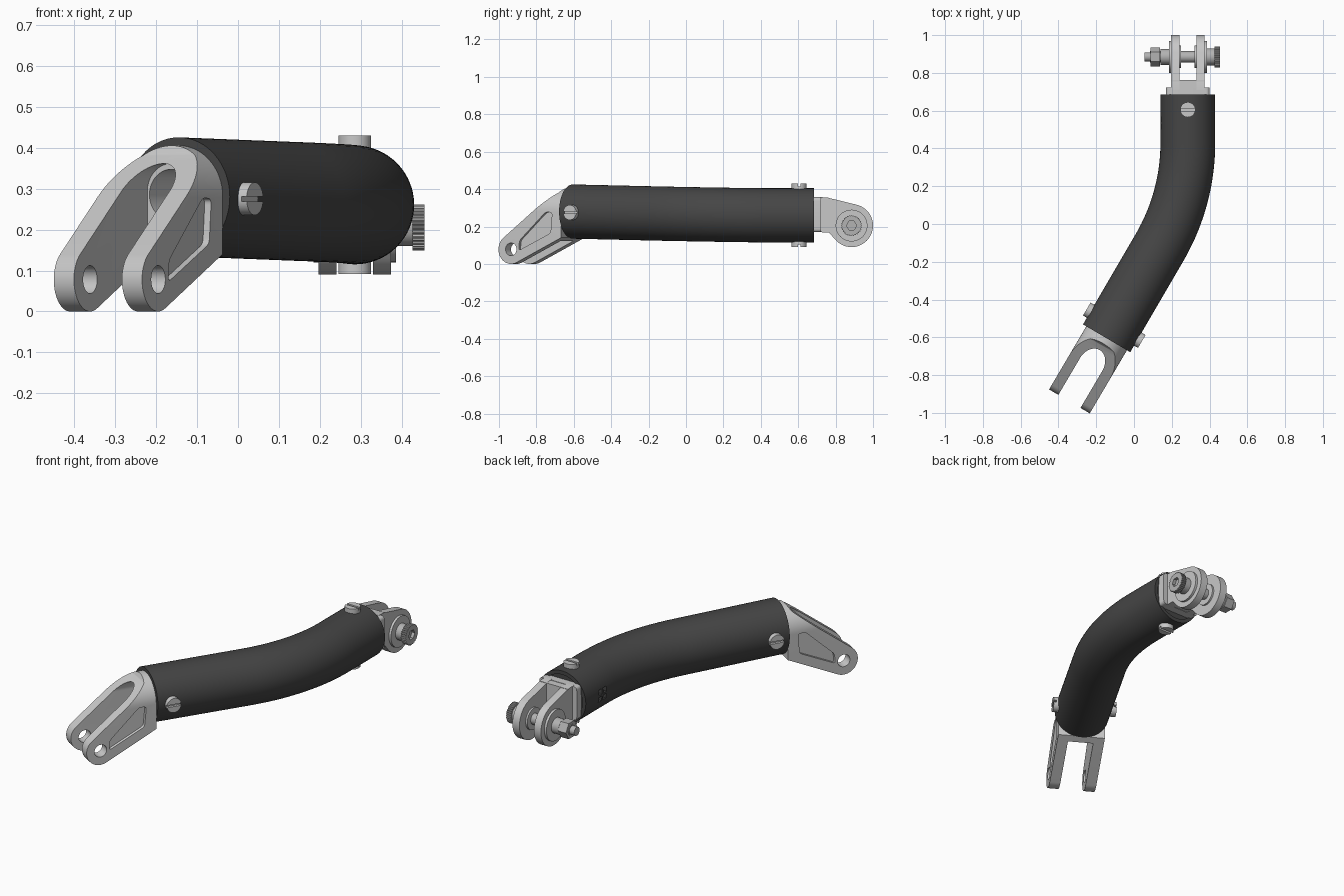
import bpy, bmesh, math
from mathutils import Matrix, Vector

if "Cube" in bpy.data.objects:
    bpy.data.objects.remove(bpy.data.objects["Cube"])

def material(name, v):
    m = bpy.data.materials.new(name)
    m.diffuse_color = (v, v, v, 1)
    m.use_nodes = True
    m.node_tree.nodes["Principled BSDF"].inputs["Base Color"].default_value = m.diffuse_color
    return m

DARK = material("dark rubber grey", 0.06)
LIGHT = material("light metal grey", 0.58)
STEEL = material("steel grey", 0.45)
I = Matrix.Identity(4)

def finish(name, bm, mat):
    bmesh.ops.recalc_face_normals(bm, faces=bm.faces)
    me = bpy.data.meshes.new(name)
    bm.to_mesh(me)
    bm.free()
    me.materials.append(mat)
    ob = bpy.data.objects.new(name, me)
    bpy.context.collection.objects.link(ob)
    return ob

def smooth(ob):
    bpy.ops.object.select_all(action='DESELECT')
    ob.select_set(True)
    bpy.context.view_layer.objects.active = ob
    bpy.ops.object.shade_smooth_by_angle(angle=math.radians(30))
    return ob

def prism(name, pts, axis, a, b, mat, M=I):
    """Extrude a 2D outline from a to b along the given axis."""
    bm = bmesh.new()
    def put(u, v, h):
        p = [u, v]
        p.insert(axis, h)
        return bm.verts.new(M @ Vector(p))
    lo = [put(u, v, a) for u, v in pts]
    hi = [put(u, v, b) for u, v in pts]
    n = len(pts)
    bm.faces.new(lo)
    bm.faces.new(hi)
    for i in range(n):
        j = (i + 1) % n
        bm.faces.new((lo[i], lo[j], hi[j], hi[i]))
    return finish(name, bm, mat)

def boolean(ob, other, op='DIFFERENCE'):
    m = ob.modifiers.new("cut", 'BOOLEAN')
    m.object, m.operation, m.solver = other, op, 'EXACT'
    bpy.ops.object.select_all(action='DESELECT')
    bpy.context.view_layer.objects.active = ob
    ob.select_set(True)
    bpy.ops.object.modifier_apply(modifier=m.name)
    bpy.data.objects.remove(other)

def arc(cx, cy, r, a0, a1, n=24):
    return [(cx + r * math.cos(math.radians(a0 + (a1 - a0) * i / n)),
             cy + r * math.sin(math.radians(a0 + (a1 - a0) * i / n))) for i in range(n + 1)]

def circle(cx, cy, r, n=40):
    return arc(cx, cy, r, 0, 360, n)[:-1]

def rect(u0, u1, v0, v1):
    return [(u0, v0), (u1, v0), (u1, v1), (u0, v1)]

def rounded(pts, r):
    """Round every corner of an outline."""
    out = []
    for i, p in enumerate(pts):
        p = Vector(p)
        a = p + (Vector(pts[i - 1]) - p).normalized() * r
        b = p + (Vector(pts[(i + 1) % len(pts)]) - p).normalized() * r
        for k in range(6):
            t = k / 5
            q = a * (1 - t) ** 2 + p * 2 * t * (1 - t) + b * t * t
            out.append((q.x, q.y))
    return out

# bent tube: straight, arc, straight
ANG = math.radians(30.5)
X, Y1, T = 0.285, 0.43, 0.30
R = T / math.tan((math.pi - ANG) / 2)
R = T / math.tan(ANG / 2)
path = [(X, 0.685, 0.0)]
for i in range(25):
    a = ANG * i / 24
    path.append((X - R + R * math.cos(a), Y1 - R * math.sin(a), a))
path.append((-0.145, -0.605, ANG))

def ring(bm, p, r, n=64):
    x, y, a = p
    z = 0.26 + 0.02 * (max(0, Y1 - y) / 1.035) ** 1.3
    side = Vector((math.cos(a), -math.sin(a), 0))
    return [bm.verts.new(Vector((x, y, z)) + side * r * math.cos(2 * math.pi * k / n)
                         + Vector((0, 0, r * math.sin(2 * math.pi * k / n)))) for k in range(n)]

bm = bmesh.new()
rings = [ring(bm, p, 0.145) for p in path] + [ring(bm, p, 0.124) for p in reversed(path)]
for i in range(len(rings)):
    A, B = rings[i - 1], rings[i]
    for k in range(64):
        j = (k + 1) % 64
        bm.faces.new((A[k], A[j], B[j], B[k]))
tube = finish("bent_tube", bm, DARK)
# small slots in the left side near the rear end
for y in (0.515, 0.555):
    for z in (0.235, 0.275):
        boolean(tube, prism("cutter", rect(y - 0.014, y + 0.014, z - 0.014, z + 0.014),
                            0, 0.10, 0.20, DARK))
smooth(tube)
smooth(prism("rear_plug", circle(X, 0.26, 0.1245, 64), 1, 0.655, 0.678, DARK))

# front fork: local axes are d (outward), s (sideways), z
D = Vector((-math.sin(ANG), -math.cos(ANG), 0))
S = Vector((math.cos(ANG), -math.sin(ANG), 0))
F = Matrix(((D.x, S.x, 0, -0.145), (D.y, S.y, 0, -0.605), (0, 0, 1, 0), (0, 0, 0, 1)))
side = ([(0, 0.14)] + arc(0.31, 0.078, 0.078, -116, 52)
        + [(0.045, 0.382), (0.025, 0.42), (0, 0.42)])
fork = prism("front_fork", side, 1, -0.3, 0.3, LIGHT, F)
arch = [(-0.125, -0.05), (0.125, -0.05)] + arc(0, 0.28, 0.125, 0, 180, 32)
boolean(fork, prism("cutter", arch, 0, -0.1, 0.6, LIGHT, F), 'INTERSECT')
gap = [(-0.068, -0.06), (0.068, -0.06)] + arc(0, 0.293, 0.068, 0, 180, 32)
boolean(fork, prism("cutter", gap, 0, 0.035, 0.6, LIGHT, F))
boolean(fork, prism("cutter", circle(0, 0.285, 0.062), 0, -0.1, 0.1, LIGHT, F))
boolean(fork, prism("cutter", circle(0.31, 0.078, 0.034), 1, -0.3, 0.3, LIGHT, F))
pocket = rounded([(0.262, 0.072), (0.065, 0.165), (0.055, 0.275), (0.095, 0.278),
                  (0.258, 0.125)], 0.015)
for a, b in ((0.107, 0.2), (-0.2, -0.107)):
    boolean(fork, prism("cutter", pocket, 1, a, b, LIGHT, F))
smooth(fork)
# hollow spigot that sits in the tube
spigot = prism("front_spigot", circle(0, 0.28, 0.123, 64), 0, -0.16, 0.004, LIGHT, F)
boolean(spigot, prism("cutter", circle(0, 0.285, 0.062), 0, -0.13, 0.1, LIGHT, F))
smooth(spigot)

# rear fork: base plate, block and two rounded arms
PY, PZ = 0.885, 0.205
smooth(prism("rear_base", rounded(rect(0.17, 0.40, 0.17, 0.357), 0.02), 1, 0.665, 0.722, LIGHT))
prism("rear_block", rect(0.197, 0.372, 0.172, 0.355), 1, 0.71, 0.762, LIGHT)
arm = [(0.71, 0.358), (0.71, 0.17), (0.765, 0.168)] + arc(PY, PZ, 0.115, -140, 78, 32) + [(0.755, 0.355)]
for name, a, b in (("rear_arm_left", 0.197, 0.24), ("rear_arm_right", 0.33, 0.373)):
    smooth(prism(name, arm, 0, a, b, LIGHT))

# pin stack: washers, sleeves, shaft, nut and thread end
for name, r, a, b in (("pin_shaft", 0.03, 0.085, 0.43),
                      ("thread_end", 0.024, 0.055, 0.09),
                      ("outer_washer_left", 0.085, 0.184, 0.198),
                      ("outer_washer_right", 0.085, 0.372, 0.386),
                      ("inner_washer_left", 0.06, 0.24, 0.25),
                      ("inner_washer_right", 0.06, 0.32, 0.33),
                      ("sleeve_left", 0.042, 0.14, 0.19),
                      ("sleeve_right", 0.045, 0.38, 0.428)):
    smooth(prism(name, circle(PY, PZ, r), 0, a, b, LIGHT if "washer" in name else STEEL))
prism("nut", circle(PY, PZ, 0.05, 6), 0, 0.088, 0.138, STEEL)
knurl = [(PY + (0.056 if k % 4 < 2 else 0.052) * math.cos(2 * math.pi * k / 128),
          PZ + (0.056 if k % 4 < 2 else 0.052) * math.sin(2 * math.pi * k / 128)) for k in range(128)]
head = prism("knurled_bolt_head", knurl, 0, 0.426, 0.455, STEEL)
boolean(head, prism("cutter", circle(PY, PZ, 0.027, 6), 0, 0.437, 0.5, STEEL))

# slotted screws: local z points out of the tube
def screw(name, M):
    ob = prism(name, circle(0, 0, 0.04), 2, -0.03, 0.026, LIGHT, M)
    boolean(ob, prism("cutter", rect(-0.06, 0.06, -0.006, 0.006), 2, 0.012, 0.06, LIGHT, M))
    smooth(ob)

screw("top_screw", Matrix.Translation((X, 0.605, 0.403)))
screw("bottom_screw", Matrix.Translation((X, 0.605, 0.117)) @ Matrix.Rotation(math.pi, 4, 'X'))
for name, sgn in (("front_screw_right", 1), ("front_screw_left", -1)):
    screw(name, F @ Matrix.Translation((-0.08, sgn * 0.143, 0.275))
          @ Matrix.Rotation(-sgn * math.pi / 2, 4, 'X'))
